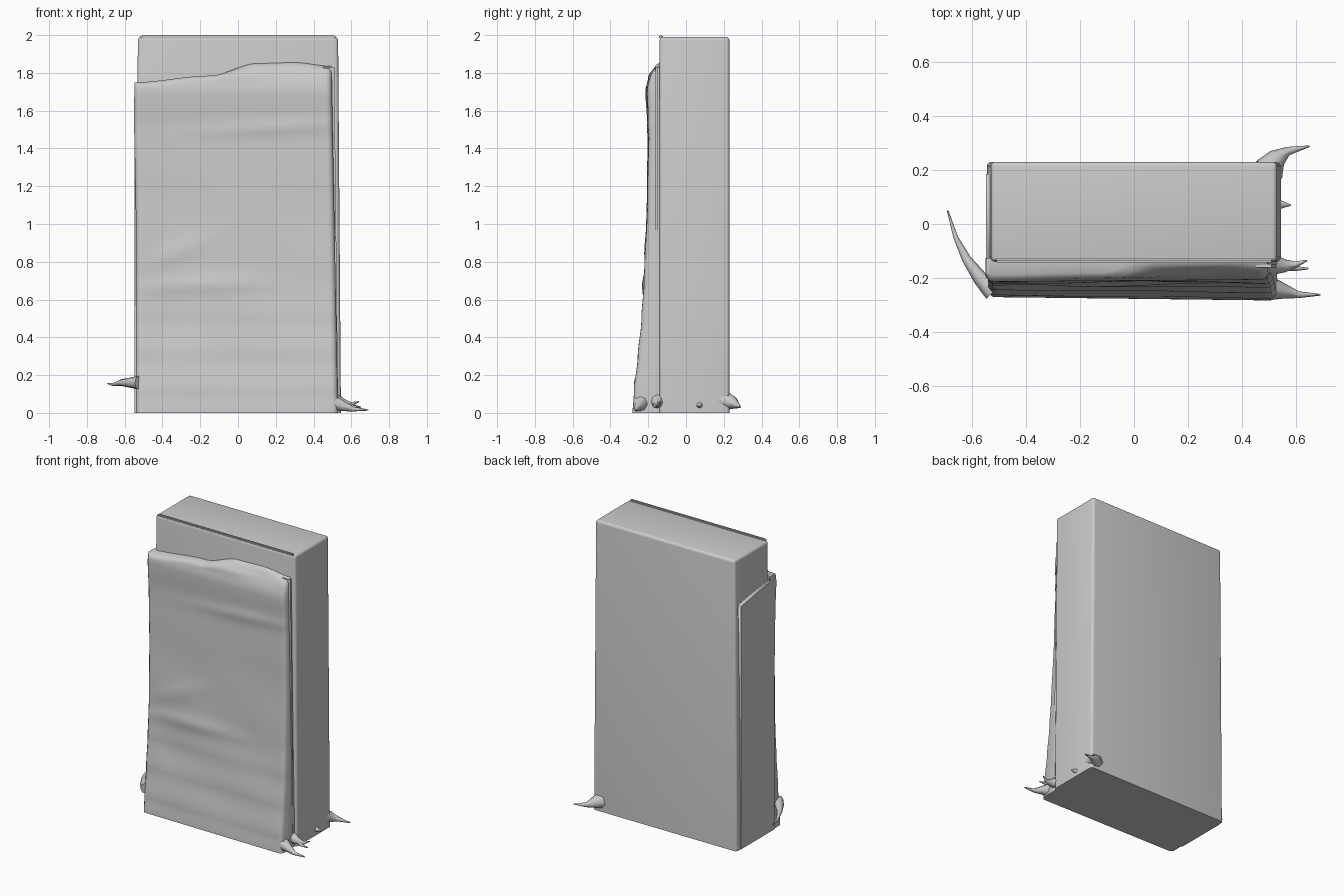
import bpy, bmesh, math
from mathutils import Vector

cube = bpy.data.objects.get("Cube")
if cube:
    bpy.data.objects.remove(cube, do_unlink=True)

grey = bpy.data.materials.new("light_grey")
grey.use_nodes = True
grey.diffuse_color = (0.6, 0.6, 0.6, 1)
grey.node_tree.nodes["Principled BSDF"].inputs["Base Color"].default_value = (0.6, 0.6, 0.6, 1)


def finish(bm, name, angle=40):
    bmesh.ops.recalc_face_normals(bm, faces=bm.faces)
    mesh = bpy.data.meshes.new(name)
    bm.to_mesh(mesh)
    bm.free()
    obj = bpy.data.objects.new(name, mesh)
    bpy.context.collection.objects.link(obj)
    mesh.materials.append(grey)
    bpy.ops.object.select_all(action='DESELECT')
    obj.select_set(True)
    bpy.context.view_layer.objects.active = obj
    bpy.ops.object.shade_smooth_by_angle(angle=math.radians(angle))


def lerp_table(table, t):
    for (a, va), (b, vb) in zip(table, table[1:]):
        if t <= b:
            f = max(0, (t - a) / (b - a))
            return va + (vb - va) * f * f * (3 - 2 * f)
    return table[-1][1]


def bump(t, centre, width):
    return math.exp(-((t - centre) / width) ** 2)


# Main slab, slightly wider at the base, soft edges above the flat bottom
bm = bmesh.new()
bmesh.ops.create_cube(bm, size=1)
for v in bm.verts:
    half = 0.53 if v.co.z > 0 else 0.545
    v.co = Vector((math.copysign(half, v.co.x), 0.23 if v.co.y > 0 else -0.14,
                   1.99 if v.co.z > 0 else 0))
edges = [e for e in bm.edges if max(v.co.z for v in e.verts) > 0.1]
bmesh.ops.bevel(bm, geom=edges, offset=0.018, segments=4, profile=0.5, affect='EDGES')
finish(bm, "main_slab", 60)

# Thin lip along the top front edge
bm = bmesh.new()
bmesh.ops.create_cube(bm, size=1)
for v in bm.verts:
    v.co = Vector((v.co.x * 1.03, v.co.y * 0.02 - 0.132, v.co.z * 0.02 + 1.99))
bmesh.ops.bevel(bm, geom=bm.edges[:], offset=0.006, segments=2, affect='EDGES')
finish(bm, "top_lip", 60)

# Crumpled front panel: a curved sheet with its rim drawn back to the slab
TOP_EDGE = [(-0.55, 1.75), (-0.15, 1.785), (0.1, 1.85), (0.3, 1.855), (0.5, 1.835)]
DEPTH = [(0, -0.277), (0.1, -0.27), (0.3, -0.25), (0.5, -0.233), (0.7, -0.218),
         (1.2, -0.205), (1.5, -0.2), (1.7, -0.21), (1.78, -0.2), (1.84, -0.165)]
bm = bmesh.new()
bmesh.ops.create_grid(bm, x_segments=70, y_segments=120, size=1)
for v in bm.verts:
    u, t = (v.co.x + 1) / 2, (v.co.y + 1) / 2
    left = -0.54 - 0.01 * bump(t, 0.9, 0.2)
    right = 0.53 - 0.035 * t
    x = left + (right - left) * u
    z = t * lerp_table(TOP_EDGE, x)
    y = lerp_table(DEPTH, z) - 0.012 * x * (1 - 1.8 * t)
    # soft folds and dents
    y -= 0.012 * bump(z, 0.68 - 0.06 * x * x, 0.05) * bump(x, -0.2, 0.4)
    y -= 0.008 * bump(z, 1.5 + 0.05 * x, 0.04) * bump(x, 0.2, 0.4)
    y += 0.010 * bump(z, 1.79, 0.025) * bump(x, 0.35, 0.2)
    y += 0.008 * bump(z, 0.45, 0.15) * bump(x, -0.35, 0.12)
    y -= 0.006 * bump(z - 0.4 * x, 0.98, 0.06) * bump(x, -0.3, 0.2)
    y += 0.003 * math.sin(9 * x + 4 * z) * math.sin(7 * z) * bump(z, 0.6, 0.7)
    # rounded side and top rims
    r = 0.025
    inset = max(0, r - max(0, min(x - left, right - x, (1 - t) * 1.8)))
    y += 0.8 * (r - math.sqrt(max(0, r * r - inset * inset)))
    v.co = Vector((x, y, z))
rim = [e for e in bm.edges if e.is_boundary]
new = bmesh.ops.extrude_edge_only(bm, edges=rim)["geom"]
for v in new:
    if isinstance(v, bmesh.types.BMVert):
        v.co.y = -0.125
finish(bm, "front_panel", 50)

# Side layer that wraps the panel round onto the slab
bm = bmesh.new()
bmesh.ops.create_cube(bm, size=1)
for v in bm.verts:
    v.co = Vector((-0.548 if v.co.x < 0 else -0.5, 0.2 if v.co.y > 0 else -0.19,
                   (1.74 if v.co.y < 0 else 1.68) if v.co.z > 0 else 0))
bmesh.ops.bevel(bm, geom=[e for e in bm.edges if max(v.co.z for v in e.verts) > 0.1],
                offset=0.015, segments=3, affect='EDGES')
finish(bm, "side_layer", 60)

# Thin upright seam in the groove on the other side
bm = bmesh.new()
bmesh.ops.create_cube(bm, size=1)
for v in bm.verts:
    v.co = Vector((0.52 - 0.02 * v.co.z if v.co.x > 0 else 0.45,
                   -0.155 + v.co.y * 0.012, 0.92 + v.co.z * 1.82))
finish(bm, "side_seam")


# Ragged shreds: tapered, bent tubes at the lower corners
def shred(name, points, thickness):
    bm = bmesh.new()
    rings = []
    pts = [Vector(p) for p in points]
    for i, p in enumerate(pts):
        along = (pts[min(i + 1, len(pts) - 1)] - pts[max(i - 1, 0)]).normalized()
        side = along.cross(Vector((0, 0, 1))).normalized()
        up = side.cross(along)
        r = thickness * (1 - i / (len(pts) - 1)) ** 1.3 + 0.003
        rings.append([bm.verts.new(p + r * (math.cos(a) * side + math.sin(a) * up))
                      for a in (k * math.tau / 8 for k in range(8))])
    for a, b in zip(rings, rings[1:]):
        for k in range(8):
            bm.faces.new((a[k], a[k - 1], b[k - 1], b[k]))
    bm.faces.new(rings[0])
    bm.faces.new(rings[-1])
    finish(bm, name, 60)


shred("side_shred", [(-0.52, -0.25, 0.16), (-0.57, -0.2, 0.16), (-0.62, -0.13, 0.16),
                     (-0.66, -0.05, 0.15), (-0.69, 0.05, 0.155)], 0.035)
shred("back_shred", [(0.5, 0.2, 0.065), (0.53, 0.245, 0.055), (0.57, 0.27, 0.04),
                     (0.65, 0.288, 0.03)], 0.055)
shred("front_shred", [(0.51, -0.24, 0.05), (0.56, -0.25, 0.035), (0.61, -0.262, 0.02),
                      (0.69, -0.262, 0.015)], 0.04)
shred("middle_shred", [(0.52, -0.15, 0.06), (0.56, -0.155, 0.05), (0.6, -0.15, 0.045),
                       (0.64, -0.135, 0.06)], 0.035)
shred("forked_shred", [(0.56, -0.155, 0.05), (0.6, -0.165, 0.035), (0.645, -0.165, 0.03)], 0.015)
shred("small_shred", [(0.52, 0.07, 0.04), (0.55, 0.072, 0.04), (0.58, 0.07, 0.035)], 0.025)
